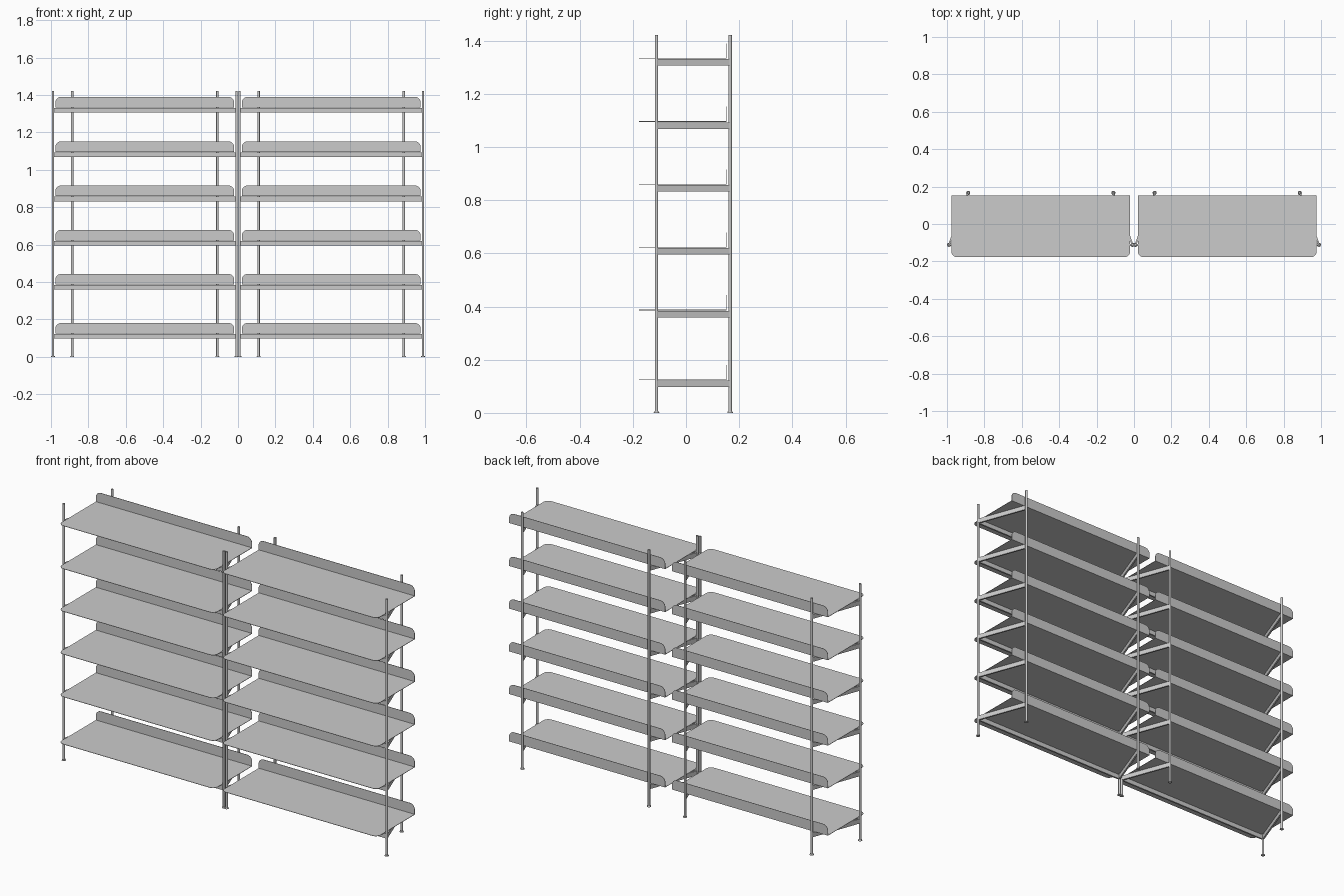
import bpy, bmesh, math
from mathutils import Matrix, Vector

if "Cube" in bpy.data.objects:
    bpy.data.objects.remove(bpy.data.objects["Cube"])

SHELF_Z = [0.124, 0.386, 0.622, 0.859, 1.095, 1.333]   # sheet levels
CENTRES = {"left": -0.4985, "right": 0.4985}           # two bays side by side
HALF = 0.478                                           # half shelf width
FRONT_Y, BACK_Y = -0.111, 0.166                        # post rows
FRONT_X, BACK_X = 0.4905, 0.388                        # post offsets in a bay
FOLD_Y, EDGE_Y, LIP = 0.153, -0.177, 0.057
POST_R, POST_TOP = 0.0065, 1.422
BAR_H, BAR_T = 0.025, 0.009


def finish(bm, name):
    me = bpy.data.meshes.new(name)
    bmesh.ops.recalc_face_normals(bm, faces=bm.faces)
    bm.to_mesh(me)
    bm.free()
    return me


def place(me, name, loc=(0, 0, 0)):
    ob = bpy.data.objects.new(name, me)
    ob.location = loc
    bpy.context.collection.objects.link(ob)
    return ob


def rounded_flap(length, r, steps=6):
    """Outline (x, distance from fold) with the two outer corners rounded."""
    pts = []
    for i in range(steps + 1):
        a = math.pi / 2 * i / steps
        pts.append((HALF - r + r * math.cos(a), length - r + r * math.sin(a)))
    return pts + [(-x, d) for x, d in reversed(pts)]


def shelf_mesh():
    """Folded sheet: flat tray plus upright back lip sharing the fold edge."""
    bm = bmesh.new()
    right = bm.verts.new((HALF, FOLD_Y, 0))
    left = bm.verts.new((-HALF, FOLD_Y, 0))
    tray = [bm.verts.new((x, FOLD_Y - d, 0)) for x, d in rounded_flap(FOLD_Y - EDGE_Y, 0.03)]
    lip = [bm.verts.new((x, FOLD_Y, d)) for x, d in rounded_flap(LIP, 0.03)]
    bm.faces.new([right] + tray + [left])
    bm.faces.new([left] + lip[::-1] + [right])
    # give the sheet its thickness
    bmesh.ops.recalc_face_normals(bm, faces=bm.faces)
    bmesh.ops.solidify(bm, geom=bm.faces[:], thickness=0.002)
    return finish(bm, "shelf")


def post_mesh():
    """Round tube with a small flared foot."""
    bm = bmesh.new()
    for r1, r2, z0, z1 in ((POST_R, POST_R, 0.004, POST_TOP), (0.011, 0.009, 0, 0.006)):
        bmesh.ops.create_cone(bm, cap_ends=True, segments=16, radius1=r1, radius2=r2,
                              depth=z1 - z0, matrix=Matrix.Translation((0, 0, (z0 + z1) / 2)))
    return finish(bm, "post")


def add_bar(bm, a, b):
    """Flat upright bar from a to b (xy), top at z = 0."""
    a, b = Vector(a), Vector(b)
    d, mid = b - a, (a + b) / 2
    m = (Matrix.Translation((mid.x, mid.y, -BAR_H / 2))
         @ Matrix.Rotation(math.atan2(d.y, d.x), 4, 'Z')
         @ Matrix.Diagonal((d.length, BAR_T, BAR_H, 1)))
    bmesh.ops.create_cube(bm, size=1, matrix=m)


def bracket_mesh():
    """Front rail and two slanted side bars joining the posts."""
    bm = bmesh.new()
    add_bar(bm, (-FRONT_X, FRONT_Y), (FRONT_X, FRONT_Y))
    for s in (-1, 1):
        add_bar(bm, (s * FRONT_X, FRONT_Y), (s * BACK_X, BACK_Y))
    return finish(bm, "bracket")


shelf, post, bracket = shelf_mesh(), post_mesh(), bracket_mesh()
for bay, cx in CENTRES.items():
    # four posts per bay
    for row, px, py in (("front", FRONT_X, FRONT_Y), ("back", BACK_X, BACK_Y)):
        for side, s in (("left", -1), ("right", 1)):
            ob = place(post, f"{bay}_bay_{row}_{side}_post", (cx + s * px, py, 0))
    # shelves on their brackets
    for i, z in enumerate(SHELF_Z, 1):
        place(shelf, f"{bay}_bay_shelf_{i}", (cx, 0, z))
        place(bracket, f"{bay}_bay_bracket_{i}", (cx, 0, z - 0.002))

# smooth the round tubes, keep the rims sharp
bpy.ops.object.select_all(action='DESELECT')
ob.select_set(True)
bpy.context.view_layer.objects.active = ob
bpy.ops.object.shade_smooth_by_angle(angle=math.radians(35))
